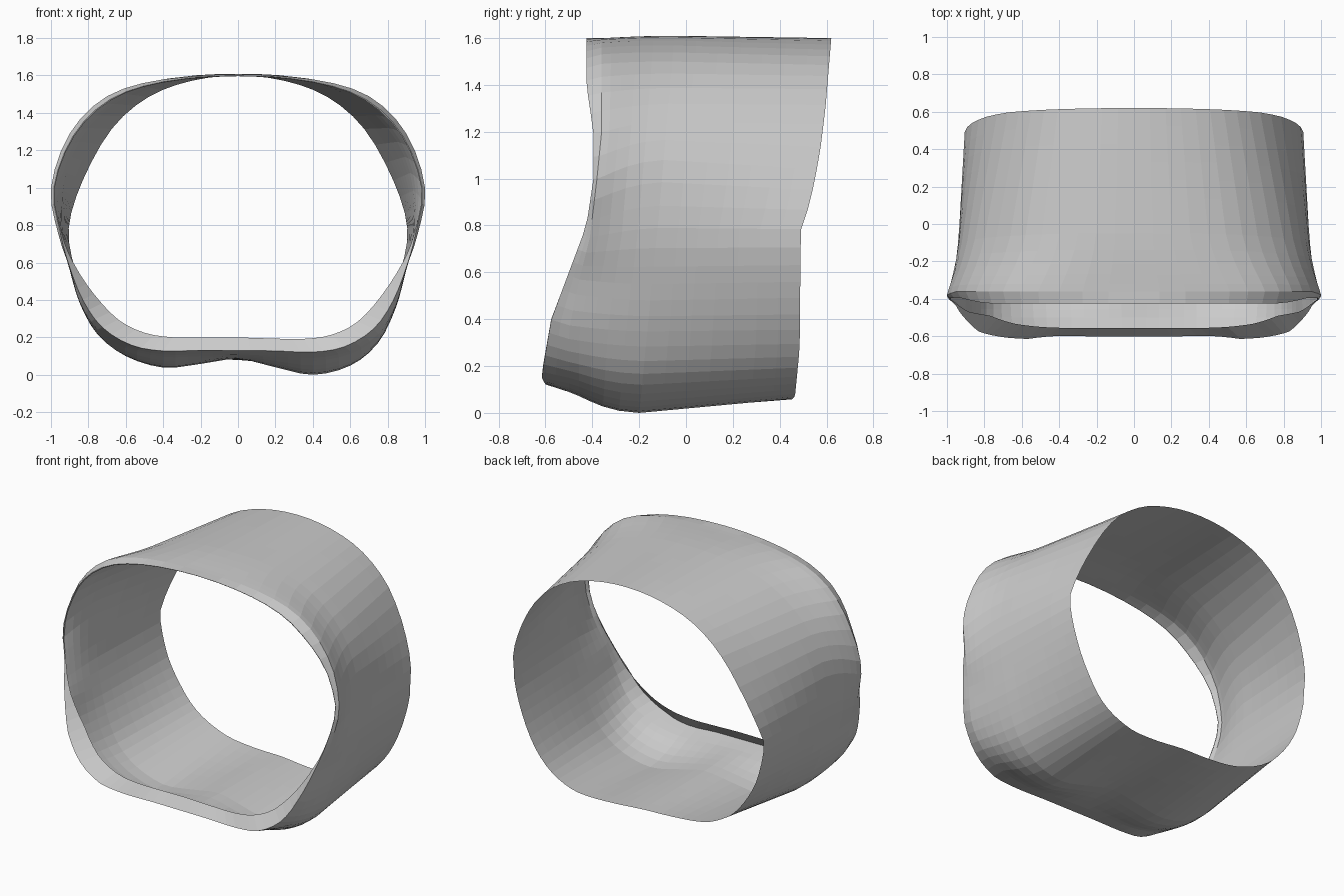
import bpy, bmesh

if "Cube" in bpy.data.objects:
    bpy.data.objects.remove(bpy.data.objects["Cube"])

# Half cross-sections (x, z) from top centre to bottom centre, back to front
BACK = [(0, 1.6), (.25, 1.572), (.48, 1.485), (.675, 1.315), (.83, 1.04), (.905, .785), (.87, .56),
        (.79, .37), (.68, .22), (.55, .13), (.4, .085), (.2, .075), (0, .08)]
MID = [(0, 1.61), (.3, 1.59), (.58, 1.5), (.8, 1.32), (.92, 1.08), (.94, .79), (.895, .55),
       (.835, .36), (.745, .19), (.6, .075), (.4, .02), (.2, .05), (0, .085)]
SHOULDER = [(0, 1.6), (.4, 1.58), (.7, 1.49), (.9, 1.29), (1, 1.0), (.96, .75), (.9, .57),
            (.845, .38), (.75, .23), (.6, .14), (.4, .1), (.2, .105), (0, .11)]
RIM = [(0, 1.6), (.4, 1.567), (.685, 1.472), (.88, 1.28), (.985, 1.0), (.95, .76), (.905, .59),
       (.83, .4), (.725, .25), (.57, .155), (.4, .125), (.2, .13), (0, .13)]
LIP = [(0, 1.597), (.4, 1.563), (.68, 1.468), (.875, 1.277), (.98, 1.0), (.943, .76), (.88, .6),
       (.77, .43), (.64, .29), (.5, .22), (.35, .197), (.17, .197), (0, .2)]

# Depth of each cross-section as it varies with height (z, y)
Y_BACK = [(.06, .44), (.1, .465), (.3, .485), (.78, .49), (.9, .53), (1.1, .57), (1.3, .595), (1.6, .62)]
Y_MID = [(.02, -.2), (.8, -.12), (1.6, -.05)]
Y_SHOULDER = [(.1, -.5), (.36, -.5), (.55, -.46), (.75, -.41), (1, -.38), (1.2, -.36), (1.6, -.36)]
Y_RIM = [(.12, -.595), (.15, -.615), (.2, -.61), (.4, -.575), (.6, -.5), (.8, -.425), (1, -.395),
         (1.2, -.395), (1.4, -.425), (1.6, -.425)]
Y_LIP = [(.2, -.555), (.3, -.53), (.43, -.49), (.6, -.47), (.8, -.42)] + [
    (z, y + .003) for z, y in Y_RIM[6:]]


def lookup(table, z):
    if z <= table[0][0]:
        return table[0][1]
    for (z0, y0), (z1, y1) in zip(table, table[1:]):
        if z <= z1:
            return y0 + (y1 - y0) * (z - z0) / (z1 - z0)
    return table[-1][1]


def spline(a, b, c, d, t):
    return tuple(.5 * (2 * q + (r - p) * t + (2 * p - 5 * q + 4 * r - s) * t * t
                       + (3 * q - p - 3 * r + s) * t ** 3) for p, q, r, s in zip(a, b, c, d))


def ring(half, depth, lean, steps=3):
    full = half + [(-x, z) for x, z in half[-2:0:-1]]
    n, pts = len(full), []
    for i in range(n):
        for k in range(steps):
            x, z = spline(*(full[(i + j) % n] for j in (-1, 0, 1, 2)), k / steps)
            y = lookup(depth, z)
            # Slight lean: the right lobe of the base sits lower than the left
            z -= lean * x * max(0, 1 - z / .5)
            pts.append((x, y, z))
    return pts


sections = [ring(*s) for s in ((BACK, Y_BACK, .07), (MID, Y_MID, .05), (SHOULDER, Y_SHOULDER, .03),
                               (RIM, Y_RIM, .01), (LIP, Y_LIP, .02))]

# Loft from the back edge to the inturned front lip
loops = []
for i, steps in enumerate((7, 5, 2, 1)):
    four = [sections[min(max(i + j, 0), 4)] for j in (-1, 0, 1, 2)]
    for k in range(steps):
        t = k / steps
        if i == 1:
            loops.append([spline(*p, t) for p in zip(*four)])
        else:
            loops.append([tuple(a + (b - a) * t for a, b in zip(p, q)) for p, q in zip(four[1], four[2])])
loops.append(sections[-1])

bm = bmesh.new()
rows = [[bm.verts.new(p) for p in loop] for loop in loops]
for r0, r1 in zip(rows, rows[1:]):
    n = len(r0)
    for i in range(n):
        bm.faces.new((r0[i], r0[(i + 1) % n], r1[(i + 1) % n], r1[i]))
bmesh.ops.recalc_face_normals(bm, faces=bm.faces)

# Set the base on the ground
low = min(v.co.z for v in bm.verts)
bmesh.ops.translate(bm, verts=bm.verts, vec=(0, 0, -low))

mesh = bpy.data.meshes.new("band_shell")
bm.to_mesh(mesh)
bm.free()
bpy.context.collection.objects.link(bpy.data.objects.new("band_shell", mesh))
